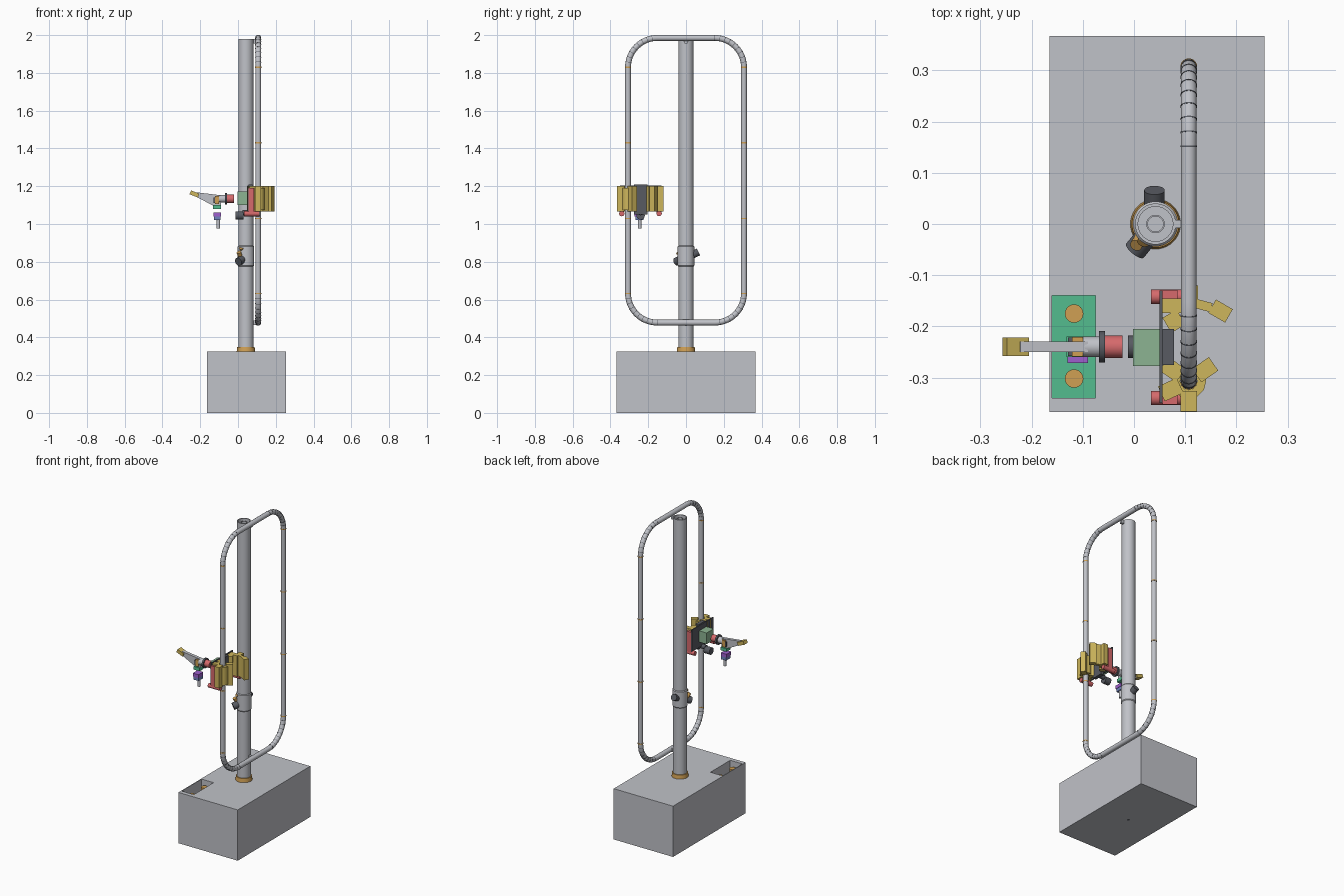
import bpy, bmesh
from math import sin, cos, pi, radians
from mathutils import Vector, Matrix

if "Cube" in bpy.data.objects:
    bpy.data.objects.remove(bpy.data.objects["Cube"], do_unlink=True)


def material(name, rgb):
    lin = [((c / 255 + 0.055) / 1.055) ** 2.4 for c in rgb] + [1]
    m = bpy.data.materials.new(name)
    m.use_nodes = True
    m.diffuse_color = lin
    m.node_tree.nodes["Principled BSDF"].inputs["Base Color"].default_value = lin
    return m


GREY = material("light grey", (192, 194, 200))
DARK = material("dark grey", (88, 91, 98))
YELLOW = material("brass yellow", (206, 182, 92))
ORANGE = material("bronze orange", (208, 160, 84))
RED = material("soft red", (214, 106, 108))
GREEN = material("pale green", (140, 180, 146))
TEAL = material("bright green", (84, 188, 142))
PURPLE = material("purple", (158, 96, 206))
BLUE = material("slate blue", (112, 132, 190))


def finish(bm, name, mat, smooth=False):
    bmesh.ops.recalc_face_normals(bm, faces=bm.faces)
    me = bpy.data.meshes.new(name)
    bm.to_mesh(me)
    bm.free()
    me.materials.append(mat)
    ob = bpy.data.objects.new(name, me)
    bpy.context.collection.objects.link(ob)
    if smooth:
        smooth_edges(ob)
    return ob


def smooth_edges(ob):
    bpy.ops.object.select_all(action='DESELECT')
    ob.select_set(True)
    bpy.context.view_layer.objects.active = ob
    bpy.ops.object.shade_smooth_by_angle(angle=radians(35))


def box(name, mat, xs, ys, zs, turn=0):
    """Box from ranges, optionally turned about its own vertical axis."""
    mid = Vector([sum(r) / 2 for r in (xs, ys, zs)])
    size = [r[1] - r[0] for r in (xs, ys, zs)]
    bm = bmesh.new()
    bmesh.ops.create_cube(bm, size=1, matrix=Matrix.Translation(mid)
                          @ Matrix.Rotation(radians(turn), 4, 'Z') @ Matrix.Diagonal((*size, 1)))
    return finish(bm, name, mat)


def rod(name, mat, a, b, r, sides=32):
    a, b = Vector(a), Vector(b)
    rot = (b - a).to_track_quat('Z', 'Y').to_matrix().to_4x4()
    bm = bmesh.new()
    bmesh.ops.create_cone(bm, cap_ends=True, segments=sides, radius1=r, radius2=r,
                          depth=(b - a).length, matrix=Matrix.Translation((a + b) / 2) @ rot)
    return finish(bm, name, mat, True)


def lathe(name, mat, profile, x, y, sides=40):
    """Spin an (r, z) profile around a vertical axis."""
    bm = bmesh.new()
    vs = [bm.verts.new((r, 0, z)) for r, z in profile]
    es = [bm.edges.new(p) for p in zip(vs, vs[1:])]
    bmesh.ops.spin(bm, geom=vs + es, cent=(0, 0, 0), axis=(0, 0, 1), angle=2 * pi, steps=sides)
    bmesh.ops.remove_doubles(bm, verts=bm.verts, dist=1e-5)
    bmesh.ops.translate(bm, verts=bm.verts, vec=(x, y, 0))
    return finish(bm, name, mat, True)


def plate(name, mat, outline, y0, y1):
    """Extrude an (x, z) outline along y."""
    bm = bmesh.new()
    f = bm.faces.new([bm.verts.new((x, y0, z)) for x, z in outline])
    ext = bmesh.ops.extrude_face_region(bm, geom=[f])
    bmesh.ops.translate(bm, vec=(0, y1 - y0, 0),
                        verts=[v for v in ext["geom"] if isinstance(v, bmesh.types.BMVert)])
    return finish(bm, name, mat)


# Base block with a pocket cut in its top
TOP = 0.325
base = box("base_block", GREY, (-0.165, 0.255), (-0.367, 0.367), (0, TOP))
cutter = box("pocket_cutter", GREY, (-0.16, -0.075), (-0.34, -0.14), (0.22, 0.4))
cutter.hide_render = True
cut = base.modifiers.new("pocket", 'BOOLEAN')
cut.object, cut.operation, cut.solver = cutter, 'DIFFERENCE', 'EXACT'
bpy.context.view_layer.update()
carved = bpy.data.meshes.new_from_object(base.evaluated_get(bpy.context.evaluated_depsgraph_get()))
base.modifiers.clear()
base.data = carved
bpy.data.objects.remove(cutter, do_unlink=True)
box("pocket_floor", TEAL, (-0.16, -0.075), (-0.34, -0.14), (0.219, 0.227))
for y in (-0.175, -0.302):
    rod("pocket_post", ORANGE, (-0.117, y, 0.225), (-0.117, y, 0.3), 0.018)

# Hollow column, foot collar, sleeve and inner pipe
CX = 0.042
lathe("column", GREY, [(0, TOP), (0.04, TOP), (0.04, 1.98), (0.034, 1.98), (0.034, 1.85), (0, 1.85)], CX, 0)
lathe("inner_pipe", GREY, [(0.018, 1.85), (0.018, 1.97), (0.015, 1.97), (0.015, 1.85)], CX, 0)
lathe("foot_collar", ORANGE, [(0.04, TOP), (0.049, TOP), (0.046, 0.35), (0.04, 0.35)], CX, 0)
lathe("column_sleeve", GREY, [(0.04, 0.775), (0.044, 0.78), (0.044, 0.88), (0.04, 0.885)], CX, 0)
rod("drain_plug", DARK, (CX, 0, -0.0005), (CX, 0, 0.004), 0.009)

# Valves on the sleeve
rod("back_valve", DARK, (CX - 0.002, 0.03, 0.835), (CX - 0.002, 0.066, 0.852), 0.02)
rod("front_valve", DARK, (0.028, -0.02, 0.815), (0.002, -0.052, 0.8), 0.022)
rod("valve_neck", ORANGE, (0.014, -0.025, 0.825), (0.004, -0.042, 0.85), 0.012)
rod("valve_cap", ORANGE, (0.024, -0.02, 0.86), (0.018, -0.036, 0.875), 0.012)

# Closed tubular loop with rounded corners
LX, LY, LOW, HIGH, BEND, TUBE = 0.107, 0.307, 0.478, 1.985, 0.155, 0.0155
path, ribs = [], []
for k, (sy, cz) in enumerate([(1, HIGH - BEND), (-1, HIGH - BEND), (-1, LOW + BEND), (1, LOW + BEND)]):
    for i in range(19):
        a = (k + i / 18) * pi / 2
        p = Vector((LX, sy * (LY - BEND) + BEND * cos(a), cz + BEND * sin(a)))
        path.append(p)
        if i % 2 == 0 and i:
            ribs.append((p, Vector((0, -sin(a), cos(a)))))
curve = bpy.data.curves.new("loop_tube", 'CURVE')
curve.dimensions = '3D'
curve.bevel_depth, curve.bevel_resolution = TUBE, 6
line = curve.splines.new('POLY')
line.points.add(len(path) - 1)
for pt, p in zip(line.points, path):
    pt.co = (*p, 1)
line.use_cyclic_u = True
curve.materials.append(GREY)
loop = bpy.data.objects.new("loop_tube", curve)
bpy.context.collection.objects.link(loop)
bpy.ops.object.select_all(action='DESELECT')
loop.select_set(True)
bpy.context.view_layer.objects.active = loop
bpy.ops.object.convert(target='MESH')
smooth_edges(bpy.context.object)
for p, t in ribs:
    rod("bend_seam", DARK, p - t * 0.0012, p + t * 0.0012, TUBE + 0.0006, 24)
for y in (-LY, LY):
    for z in (LOW + BEND, 1.03, 1.43, HIGH - BEND):
        rod("tube_joint", ORANGE, (LX, y, z - 0.003), (LX, y, z + 0.003), TUBE + 0.001, 24)
for z in (1.967, 0.478):
    box("loop_bracket", GREY, (0.078, 0.1), (-0.008, 0.008), (z - 0.012, z + 0.012))


# Jaws: upright bars grouped around the front tube and beside it
def jaw(x, y, wide, deep, turn, low=1.067, high=1.2):
    box("clamp_jaw", YELLOW, (x - wide / 2, x + wide / 2), (y - deep / 2, y + deep / 2), (low, high), turn)


lathe("clamp_core", YELLOW, [(0.017, 1.075), (0.034, 1.075), (0.034, 1.19), (0.017, 1.19), (0.017, 1.075)],
      LX, -LY, 12)
for angle in (-90, 35, 145, 205):
    a = radians(angle)
    jaw(LX + 0.039 * cos(a), -LY + 0.039 * sin(a), 0.04, 0.032, angle)
jaw(0.169, -0.17, 0.038, 0.03, -30)
jaw(0.127, -0.157, 0.05, 0.018, -15)
jaw(0.078, -0.19, 0.032, 0.034, 30)
jaw(0.085, -0.16, 0.06, 0.028, 0)
jaw(0.11, -0.14, 0.03, 0.04, 0)

# Carriage: back plate, cross pins, side rails, gearbox and motor
box("carriage_plate", DARK, (0.05, 0.056), (-0.35, -0.13), (1.065, 1.205))
box("carriage_spine", DARK, (0.056, 0.078), (-0.275, -0.205), (1.05, 1.208))
for y in (-0.34, -0.142):
    rod("cross_pin", RED, (0.033, y, 1.055), (0.115, y, 1.055), 0.014)
    box("pin_block", RED, (0.056, 0.085), (y - 0.013, y + 0.013), (1.055, 1.19))
box("gearbox", GREEN, (-0.002, 0.05), (-0.277, -0.205), (1.1, 1.172))
rod("motor", DARK, (-0.012, -0.24, 1.045), (0.028, -0.24, 1.045), 0.022)
rod("motor_mount", DARK, (0.025, -0.24, 1.06), (0.055, -0.24, 1.06), 0.014)

# Tool arm, held apart from the carriage
AY = -0.24
rod("arm_coupling", RED, (-0.062, AY, 1.133), (-0.022, AY, 1.133), 0.022)
rod("arm_flange", DARK, (-0.068, AY, 1.133), (-0.057, AY, 1.133), 0.031)
rod("arm_socket", GREY, (-0.1, AY, 1.133), (-0.066, AY, 1.133), 0.02)
plate("arm_wedge", GREY, [(-0.23, 1.148), (-0.222, 1.168), (-0.09, 1.152), (-0.09, 1.1), (-0.13, 1.097)],
      AY - 0.01, AY + 0.01)
plate("arm_tip", YELLOW, [(-0.257, 1.158), (-0.248, 1.178), (-0.205, 1.16), (-0.213, 1.14)],
      AY - 0.018, AY + 0.018)
box("arm_clip", ORANGE, (-0.121, -0.1), (AY - 0.019, AY + 0.019), (1.105, 1.148))
box("arm_clip_pad", DARK, (-0.129, -0.121), (AY - 0.018, AY + 0.018), (1.11, 1.14))

# Sensor stack hanging below the arm
box("sensor_mount", TEAL, (-0.132, -0.09), (AY - 0.02, AY + 0.02), (1.08, 1.1))
box("sensor_upper", PURPLE, (-0.13, -0.09), (-0.272, -0.225), (1.04, 1.062))
box("sensor_lower", BLUE, (-0.126, -0.092), (-0.268, -0.225), (1.02, 1.04))
rod("sensor_probe", GREY, (-0.104, -0.245, 0.975), (-0.104, -0.245, 1.022), 0.009)
